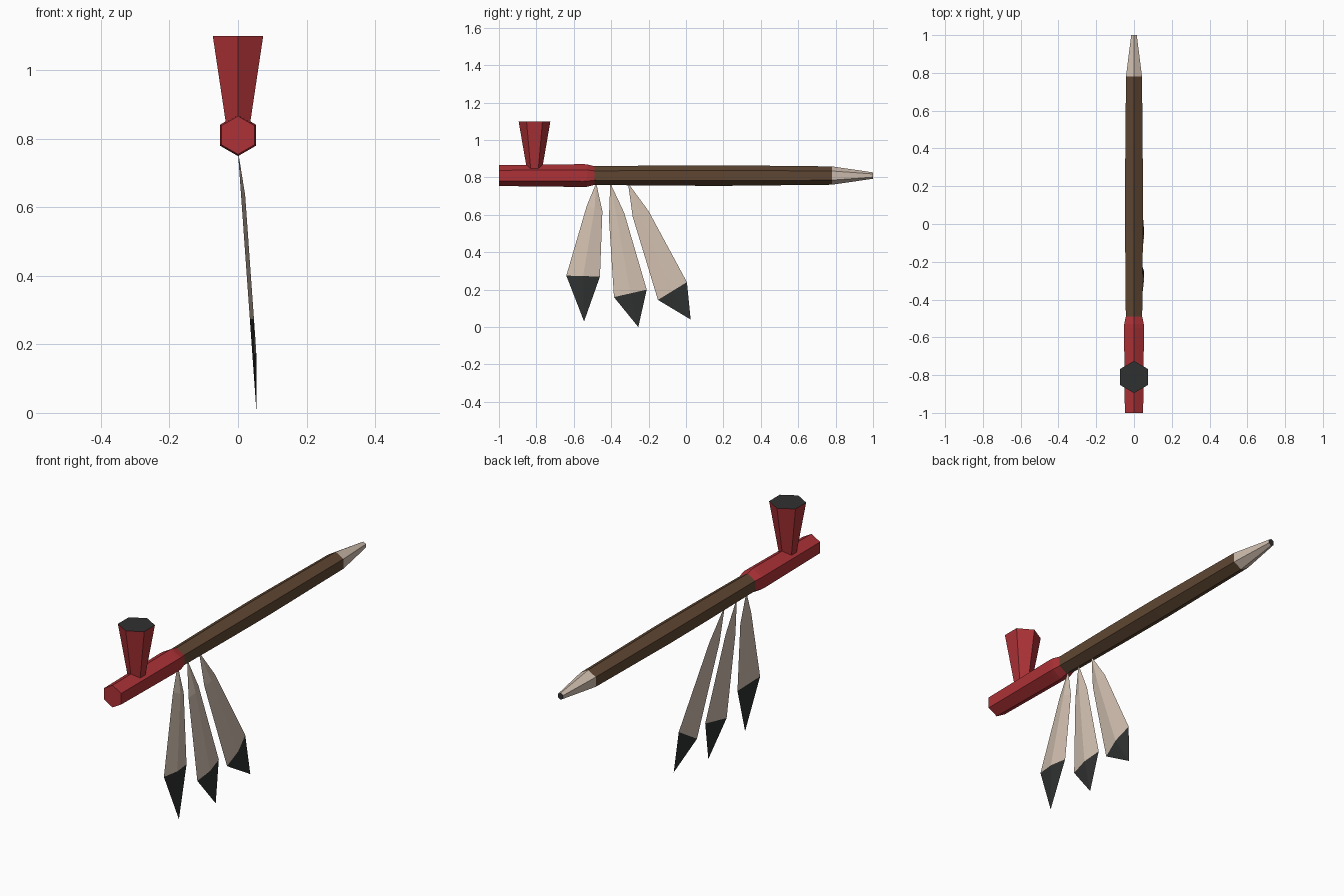
import bpy, math
from mathutils import Vector

if "Cube" in bpy.data.objects:
    bpy.data.objects.remove(bpy.data.objects["Cube"])


def mat(name, rgb):
    m = bpy.data.materials.new(name)
    m.diffuse_color = (*rgb, 1)
    m.use_nodes = True
    m.node_tree.nodes["Principled BSDF"].inputs["Base Color"].default_value = m.diffuse_color
    return m


RED = mat("red stone", (0.42, 0.032, 0.038))
WOOD = mat("brown wood", (0.115, 0.062, 0.032))
BONE = mat("pale bone", (0.62, 0.51, 0.42))
DARK = mat("charcoal", (0.028, 0.03, 0.029))


def make(name, verts, faces, mats, idx):
    me = bpy.data.meshes.new(name)
    me.from_pydata(verts, [], faces)
    for m in mats:
        me.materials.append(m)
    for p, i in zip(me.polygons, idx):
        p.material_index = i
    me.update()
    ob = bpy.data.objects.new(name, me)
    bpy.context.collection.objects.link(ob)
    return ob


def hex_tube(name, rings, place, mats, end_index=0):
    """Six-sided tube; rings are (position along axis, radius)."""
    verts = [place(t, r * math.cos(k * math.pi / 3), r * math.sin(k * math.pi / 3))
             for t, r in rings for k in range(6)]
    faces, idx = [tuple(range(5, -1, -1))], [0]
    for s in range(len(rings) - 1):
        for k in range(6):
            a, b = s * 6 + k, s * 6 + (k + 1) % 6
            faces.append((a, b, b + 6, a + 6))
            idx.append(0)
    n = len(verts)
    faces.append(tuple(range(n - 6, n)))
    idx.append(end_index)
    return make(name, verts, faces, mats, idx)


def along_y(t, a, b):
    return (b, t, 0.81 + a)


def along_z(t, a, b):
    return (-b, -0.81 + a, t)


# Pipe head, stem and mouthpiece lie along y
hex_tube("pipe_head", [(-1, 0.056), (-0.55, 0.061), (-0.53, 0.06), (-0.49, 0.05)], along_y, [RED])
hex_tube("stem", [(-0.5, 0.05), (-0.1, 0.054), (0.2, 0.055), (0.78, 0.049)], along_y, [WOOD])
hex_tube("mouthpiece", [(0.78, 0.049), (1, 0.017)], along_y, [BONE, DARK], 1)
# Bowl with dark filling
hex_tube("bowl", [(0.84, 0.04), (1.1, 0.085)], along_z, [RED, DARK], 1)


def feather(name, top, shoulder, edge, tip):
    """Flat back, ridged front; points are (y, z), pairs are left/right."""
    def back(p):
        return Vector((0.054 * (0.76 - p[1]) / 0.76, p[0], p[1]))
    t, e = back(top), back(tip)
    sl, sr, el, er = [back(p) for p in (*shoulder, *edge)]
    ridge = Vector((0.012, 0, 0))
    sm = (sl + sr) / 2 + ridge
    em = (el + er) / 2 + ridge
    verts = [t, sl, sm, sr, el, em, er, e]
    faces = [(0, 1, 2), (0, 2, 3), (1, 4, 5, 2), (2, 5, 6, 3), (0, 3, 1),
             (1, 3, 6, 4), (4, 7, 5), (5, 7, 6), (4, 6, 7)]
    return make(name, verts, faces, [BONE, DARK], [0] * 6 + [1] * 3)


# Hanging feathers
feather("feather_front", (-0.48, 0.77), ((-0.53, 0.65), (-0.447, 0.62)),
        ((-0.64, 0.275), (-0.46, 0.27)), (-0.545, 0.03))
feather("feather_middle", (-0.405, 0.77), ((-0.412, 0.58), (-0.33, 0.61)),
        ((-0.385, 0.16), (-0.21, 0.20)), (-0.255, 0.0))
feather("feather_rear", (-0.31, 0.77), ((-0.285, 0.59), (-0.20, 0.62)),
        ((-0.15, 0.145), (0.005, 0.24)), (0.025, 0.04))
